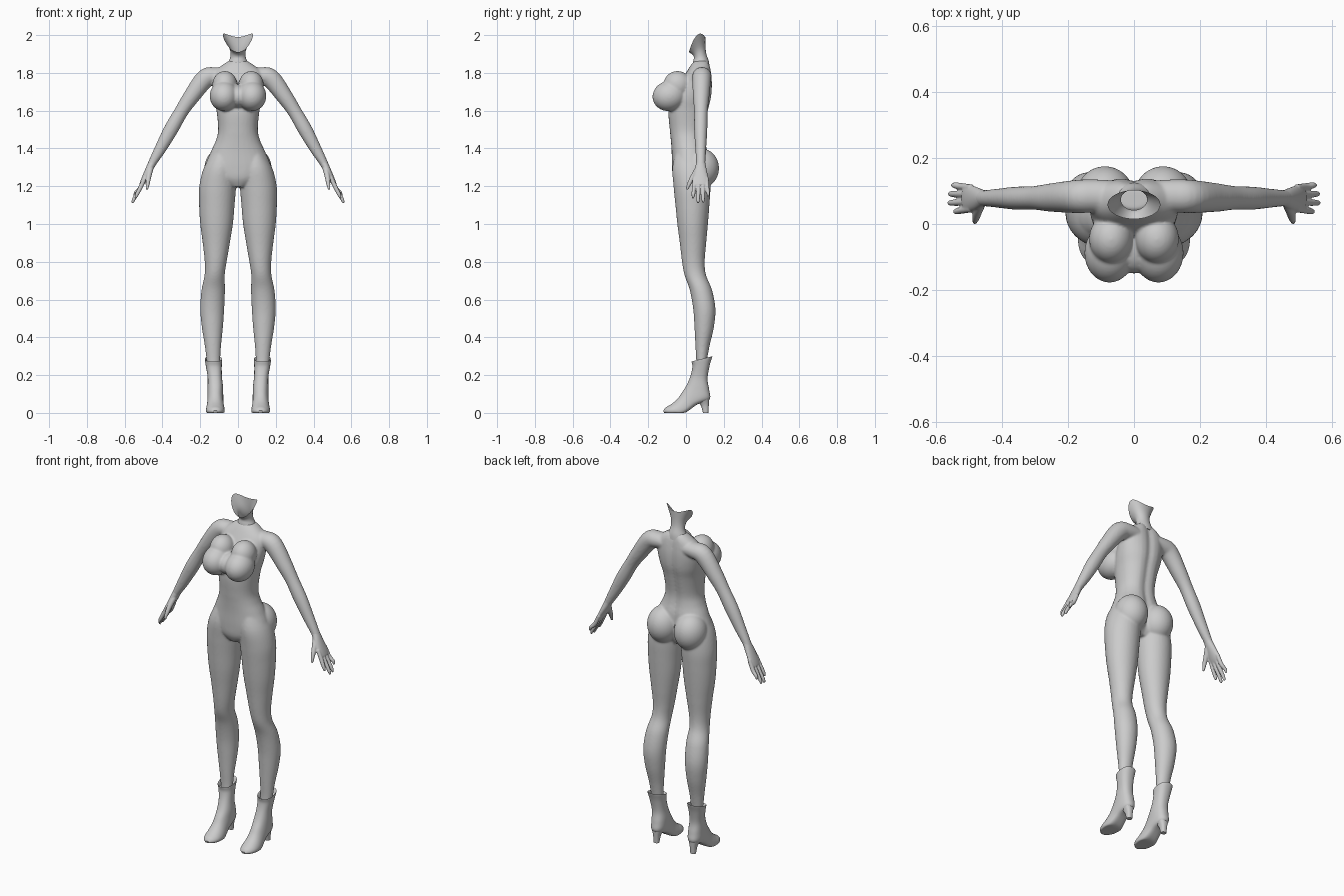
import bpy, bmesh, math
from mathutils import Vector, Matrix

N = 32


def spline(rows, steps=5):
    """Catmull-Rom interpolation through rows of numbers."""
    out = []
    for i in range(len(rows) - 1):
        a, b, c, d = (rows[max(i - 1, 0)], rows[i], rows[i + 1], rows[min(i + 2, len(rows) - 1)])
        for k in range(steps):
            t = k / steps
            out.append([0.5 * (2 * q + (r - p) * t + (2 * p - 5 * q + 4 * r - s) * t * t
                               + (3 * q - p - 3 * r + s) * t ** 3) for p, q, r, s in zip(a, b, c, d)])
    return out + [list(rows[-1])]


def skin(bm, rings, cap_end=True):
    loops = [[bm.verts.new(p) for p in ring] for ring in rings]
    for a, b in zip(loops, loops[1:]):
        for i in range(N):
            j = (i + 1) % N
            bm.faces.new((a[i], a[j], b[j], b[i]))
    bm.faces.new(loops[0])
    if cap_end:
        bm.faces.new(loops[-1])


def fan(bm, rows, side=1, power=1.0, groove=0.0, cap_end=True):
    """Loft of tilted rings: centre x, half width, front y/z, back y/z, side lift."""
    rings = []
    for cx, hw, fy, fz, by, bz, lift in spline(rows):
        ring = []
        for i in range(N):
            a = math.tau * i / N
            c, s = math.cos(a), math.sin(a)
            c = math.copysign(abs(c) ** power, c)
            s = math.copysign(abs(s) ** power, s)
            x = hw * c
            y = (fy + by) / 2 + (by - fy) / 2 * s
            if s > 0:
                y -= groove * math.exp(-(x / 0.025) ** 2)
            z = (fz + bz) / 2 + (bz - fz) / 2 * s + lift * c * c
            ring.append((side * (cx + x), y, max(z, 0)))
        rings.append(ring)
    skin(bm, rings, cap_end)


def level(z, xi, xo, yf, yb):
    return ((xi + xo) / 2, (xo - xi) / 2, yf, z, yb, z, 0)


def tube(bm, rows, side=1):
    """Limb along x, y, z with an in-plane radius and a y radius."""
    pts = spline(rows)
    rings = []
    for k, (x, y, z, ra, rb) in enumerate(pts):
        t = Vector(pts[min(k + 1, len(pts) - 1)][:3]) - Vector(pts[max(k - 1, 0)][:3])
        u = Vector((0, 1, 0)).cross(t).normalized()
        v = t.cross(u).normalized()
        ring = []
        for i in range(N):
            a = math.tau * i / N
            p = Vector((x, y, z)) + u * ra * math.cos(a) + v * rb * math.sin(a)
            ring.append((side * p.x, p.y, p.z))
        rings.append(ring)
    skin(bm, rings)


def ball(bm, centre, radii, tilt=0):
    m = Matrix.Translation(centre) @ Matrix.Rotation(tilt, 4, 'X') @ Matrix.Diagonal((*radii, 1))
    bmesh.ops.create_uvsphere(bm, u_segments=32, v_segments=20, radius=1, matrix=m)


def finish(bm, name, voxel=0, smooth=0):
    bmesh.ops.recalc_face_normals(bm, faces=bm.faces)
    me = bpy.data.meshes.new(name)
    bm.to_mesh(me)
    bm.free()
    ob = bpy.data.objects.new(name, me)
    bpy.context.collection.objects.link(ob)
    for o in bpy.context.selected_objects:
        o.select_set(False)
    ob.select_set(True)
    bpy.context.view_layer.objects.active = ob
    bpy.ops.object.shade_smooth_by_angle(angle=math.radians(50))
    if voxel:
        r = ob.modifiers.new("blend", 'REMESH')
        r.mode, r.voxel_size, r.use_smooth_shade = 'VOXEL', voxel, True
        s = ob.modifiers.new("soften", 'SMOOTH')
        s.factor, s.iterations = 0.5, smooth
    return ob


# torso
bm = bmesh.new()
torso = [(1.865, .045, .045, .118), (1.84, .085, .025, .13), (1.80, .13, 0, .137),
         (1.74, .135, -.035, .142), (1.67, .128, -.075, .138), (1.60, .114, -.093, .122),
         (1.50, .105, -.086, .104), (1.44, .118, -.08, .106), (1.38, .145, -.076, .118),
         (1.30, .172, -.074, .12), (1.24, .13, -.068, .112), (1.195, .05, -.045, .09)]
fan(bm, [level(z, -w, w, f, b) for z, w, f, b in torso], power=.92, groove=.013)
ball(bm, (0, -.075, 1.675), (.06, .075, .062))

leg = [(1.40, .03, .125, -.05, .09), (1.30, .008, .18, -.072, .125), (1.20, .01, .205, -.066, .13),
       (1.10, .018, .206, -.056, .124), (1.00, .027, .2, -.046, .116), (.90, .043, .187, -.033, .107),
       (.80, .06, .176, -.021, .099), (.73, .07, .177, -.008, .106), (.65, .069, .193, .02, .138),
       (.55, .073, .2, .038, .156), (.45, .08, .191, .045, .147), (.35, .09, .175, .05, .124),
       (.27, .095, .165, .054, .11), (.2, .1, .15, .05, .1)]
arm = [(.04, .085, 1.785, .04, .045), (.12, .085, 1.785, .045, .05), (.175, .083, 1.768, .051, .05),
       (.25, .08, 1.67, .043, .043), (.30, .079, 1.595, .037, .036), (.355, .078, 1.50, .038, .035),
       (.41, .078, 1.40, .031, .029), (.45, .078, 1.33, .023, .025), (.463, .078, 1.305, .02, .026)]
for s in (1, -1):
    fan(bm, [level(*r) for r in leg], s)
    tube(bm, arm, s)
    # chest and seat volumes
    ball(bm, (s * .074, -.088, 1.678), (.076, .09, .08), .25)
    ball(bm, (s * .07, -.045, 1.735), (.066, .075, .075), .5)
    ball(bm, (s * .088, .08, 1.295), (.09, .095, .105))
finish(bm, "body", .0055, 10)

# hands
bm = bmesh.new()
palm = [(.44, .078, 1.345, .021, .023), (.455, .078, 1.32, .021, .025), (.475, .077, 1.28, .019, .034),
        (.5, .078, 1.23, .015, .041), (.514, .078, 1.205, .01, .036)]
fingers = [(.046, .038, .542, 1.135), (.068, .064, .558, 1.11), (.09, .091, .557, 1.113), (.109, .117, .548, 1.145)]
for s in (1, -1):
    tube(bm, palm, s)
    for y0, y1, x, z in fingers:
        tube(bm, [(.492, y0, 1.245, .011, .011), (.518, (y0 + y1) / 2, 1.19, .0115, .0105),
                  (x - .006, y1, z + .02, .0095, .009), (x, y1, z, .005, .005)], s)
    tube(bm, [(.462, .065, 1.295, .015, .016), (.472, .04, 1.255, .014, .014),
              (.478, .018, 1.215, .011, .011), (.482, .004, 1.182, .006, .006)], s)
finish(bm, "hands", .0035, 4)

# neck, open at the top
bm = bmesh.new()
fan(bm, [(0, .07, .035, 1.825, .125, 1.83, 0), (0, .05, .038, 1.86, .121, 1.86, 0),
         (0, .04, .042, 1.882, .108, 1.90, 0), (0, .046, .034, 1.897, .103, 1.94, .015),
         (0, .08, .015, 1.91, .102, 1.99, .05)], cap_end=False)
finish(bm, "neck")

# heeled ankle boots
bm = bmesh.new()
boot = [(.13, .034, .045, .255, .12, .27, 0), (.13, .046, .03, .272, .14, .3, 0),
        (.128, .042, .034, .245, .125, .25, 0), (.123, .038, .025, .2, .114, .18, 0),
        (.12, .041, .005, .15, .123, .12, 0), (.12, .042, -.02, .11, .124, .07, 0),
        (.12, .043, -.038, .083, .06, .045, -.01), (.12, .049, -.06, .06, .0, .004, -.015),
        (.12, .047, -.085, .042, -.05, 0, -.012), (.12, .034, -.108, .028, -.09, 0, -.008),
        (.12, .014, -.12, .012, -.116, 0, 0)]
heel = [(.12, .034, .055, .065, .124, .09, 0), (.12, .02, .078, .04, .121, .045, 0),
        (.12, .015, .09, 0, .118, 0, 0)]
for s in (1, -1):
    fan(bm, boot, s, .85)
    fan(bm, heel, s, .8)
finish(bm, "boots")
